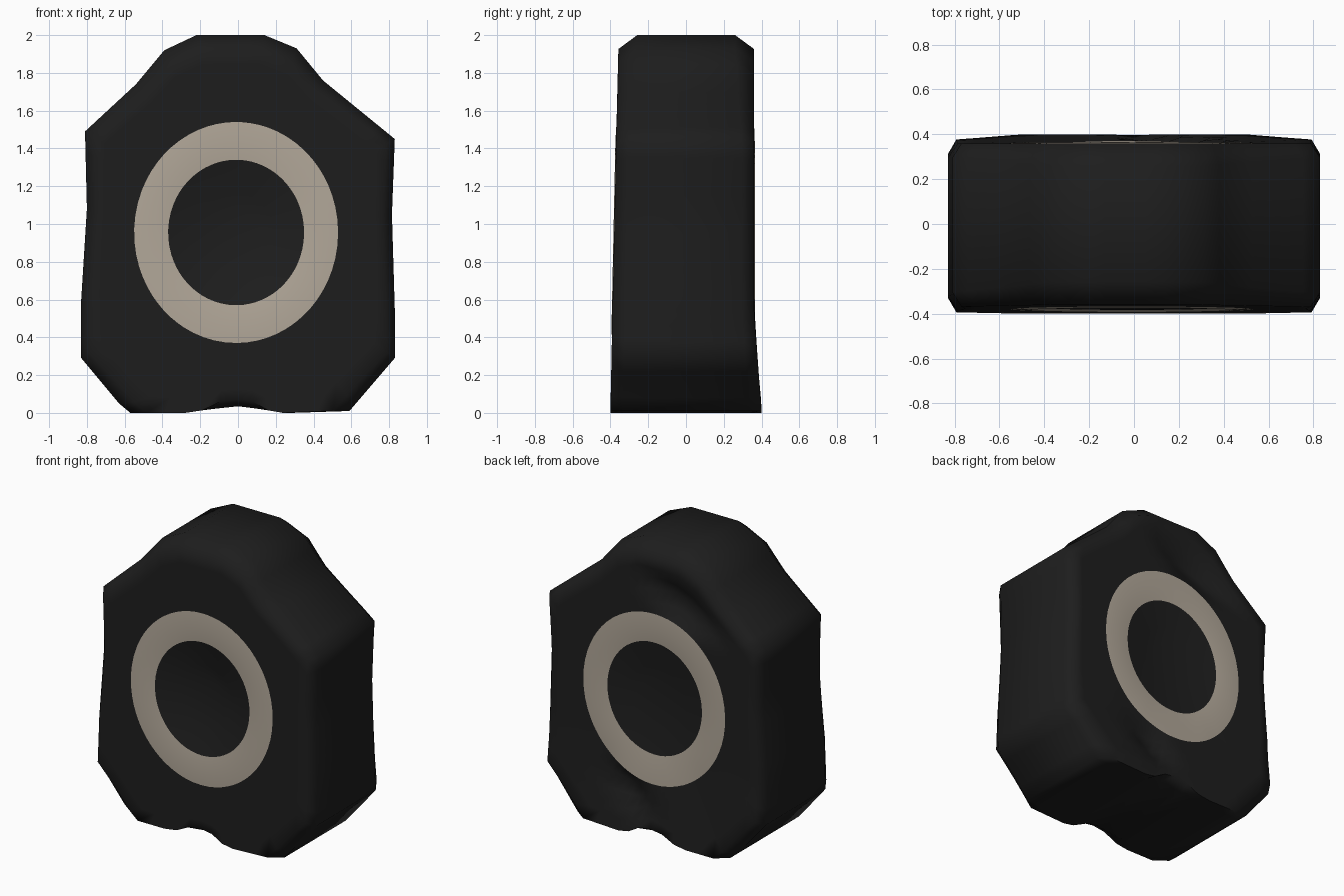
import bpy, bmesh, math
from mathutils import Vector

if "Cube" in bpy.data.objects:
    bpy.data.objects.remove(bpy.data.objects["Cube"])

CX, CZ = -0.01, 0.955          # wheel centre in the front view


def material(name, rgb):
    m = bpy.data.materials.new(name)
    m.diffuse_color = (*rgb, 1)
    m.use_nodes = True
    m.node_tree.nodes["Principled BSDF"].inputs["Base Color"].default_value = m.diffuse_color
    return m


black = material("black rubber", (0.0125, 0.0125, 0.0125))
beige = material("beige rim", (0.44, 0.385, 0.315))

# Lumpy tyre outline, clockwise from the top left
outline = [(-0.22, 2.0), (0.14, 2.0), (0.31, 1.93), (0.45, 1.76), (0.83, 1.45),
           (0.815, 1.05), (0.83, 0.55), (0.83, 0.29), (0.59, 0.01), (0.28, 0.0),
           (0.0, 0.035), (-0.33, 0.0), (-0.57, 0.0), (-0.63, 0.05), (-0.83, 0.29),
           (-0.83, 0.6), (-0.80, 1.08), (-0.81, 1.49), (-0.54, 1.74), (-0.39, 1.92)]
pts = []
for i, a in enumerate(outline):
    a, b = Vector(a), Vector(outline[(i + 1) % len(outline)])
    n = max(1, round((b - a).length / 0.1))
    pts += [a.lerp(b, k / n) for k in range(n)]
angles = [math.atan2(p.y - CZ, p.x - CX) for p in pts]


def side_y(side, z):
    """Depth of the sidewall: side -1 is the front, 1 the back."""
    if side < 0:
        return -(0.40 - 0.021 * z)
    return 0.36 + 0.04 * max(0, 1 - z / 0.5)


def ellipse(side, rx, rz, depth, cx=CX, cz=CZ):
    loop = []
    for t in angles:
        x, z = cx + rx * math.cos(t), cz + rz * math.sin(t)
        loop.append((x, side_y(side, z) - side * depth, z))
    return loop


def chamfer(z):
    return 0.065 + 0.035 * max(0, min(1, (z - 1.5) / 0.4))


def tread(side):
    return [(p.x, side_y(side, p.y) - side * chamfer(p.y), p.y) for p in pts]


def shoulder(side):
    """Outer edge of the sidewall: inset, and narrower at the foot."""
    loop = []
    for p in pts:
        low = max(0, 1 - p.y / 0.29)
        d = Vector((p.x - CX, p.y - CZ)).normalized()
        q = p - d * chamfer(p.y) * 0.75 * (1 - low)
        z = q.y + low * (0.035 if abs(p.x) < 0.12 else 0)
        loop.append((q.x * (1 - 0.15 * low), side_y(side, p.y), z))
    return loop


# Dents in the back sidewall: x, z, half length, half width, tilt, depth
dents = [(-0.2, 1.65, 0.42, 0.13, 0.42, 0.09), (0.17, 0.28, 0.28, 0.12, 0.7, 0.08)]


def sidewall(side, f):
    """Loop between the rim edge (f=0) and the shoulder (f=1)."""
    loop = []
    for a, b in zip(ellipse(side, 0.54, 0.585, 0), shoulder(side)):
        v = Vector(a).lerp(Vector(b), f)
        if side > 0 and 0 < f:
            for dx, dz, l, w, t, depth in dents:
                x, z = v.x - dx, v.z - dz
                u = (x * math.cos(t) + z * math.sin(t)) / l
                s = (z * math.cos(t) - x * math.sin(t)) / w
                v.y -= depth * max(0, 1 - math.hypot(u, s))
        loop.append(v)
    return loop


def loft(name, loops, mat, angle=75):
    """Skin loops; loops run front to back over the wheel surface."""
    bm = bmesh.new()
    rows = [[bm.verts.new(v) for v in l] for l in loops]
    n = len(pts)
    for a, b in zip(rows, rows[1:]):
        for i in range(n):
            j = (i + 1) % n
            bm.faces.new((a[i], a[j], b[j], b[i]))
    bmesh.ops.remove_doubles(bm, verts=bm.verts, dist=0.0005)
    me = bpy.data.meshes.new(name)
    bm.to_mesh(me)
    bm.free()
    me.materials.append(mat)
    ob = bpy.data.objects.new(name, me)
    bpy.context.collection.objects.link(ob)
    bpy.ops.object.select_all(action='DESELECT')
    ob.select_set(True)
    bpy.context.view_layer.objects.active = ob
    bpy.ops.object.shade_smooth_by_angle(angle=math.radians(angle))


# Tyre: sidewalls, shoulders and tread
steps = (0, 0.2, 0.4, 0.6, 0.8)
loft("tyre", [sidewall(-1, f) for f in steps] + [shoulder(-1), tread(-1),
     tread(1), shoulder(1)] + [sidewall(1, f) for f in steps[::-1]], black)

# Rims and shallow hubs on both sides
for side, word, deep in ((-1, "front", 0.05), (1, "back", 0.03)):
    rim = [ellipse(side, 0.36, 0.385, 0.005), ellipse(side, 0.45, 0.485, -0.004),
           ellipse(side, 0.54, 0.585, 0)]
    hub = [ellipse(side, 0, 0, deep * 1.4, 0.07, 1.04),
           ellipse(side, 0.2, 0.21, deep), ellipse(side, 0.36, 0.385, 0.005)]
    loft(word + "_rim", rim[::-side], beige)
    loft(word + "_hub", hub[::-side], black)
